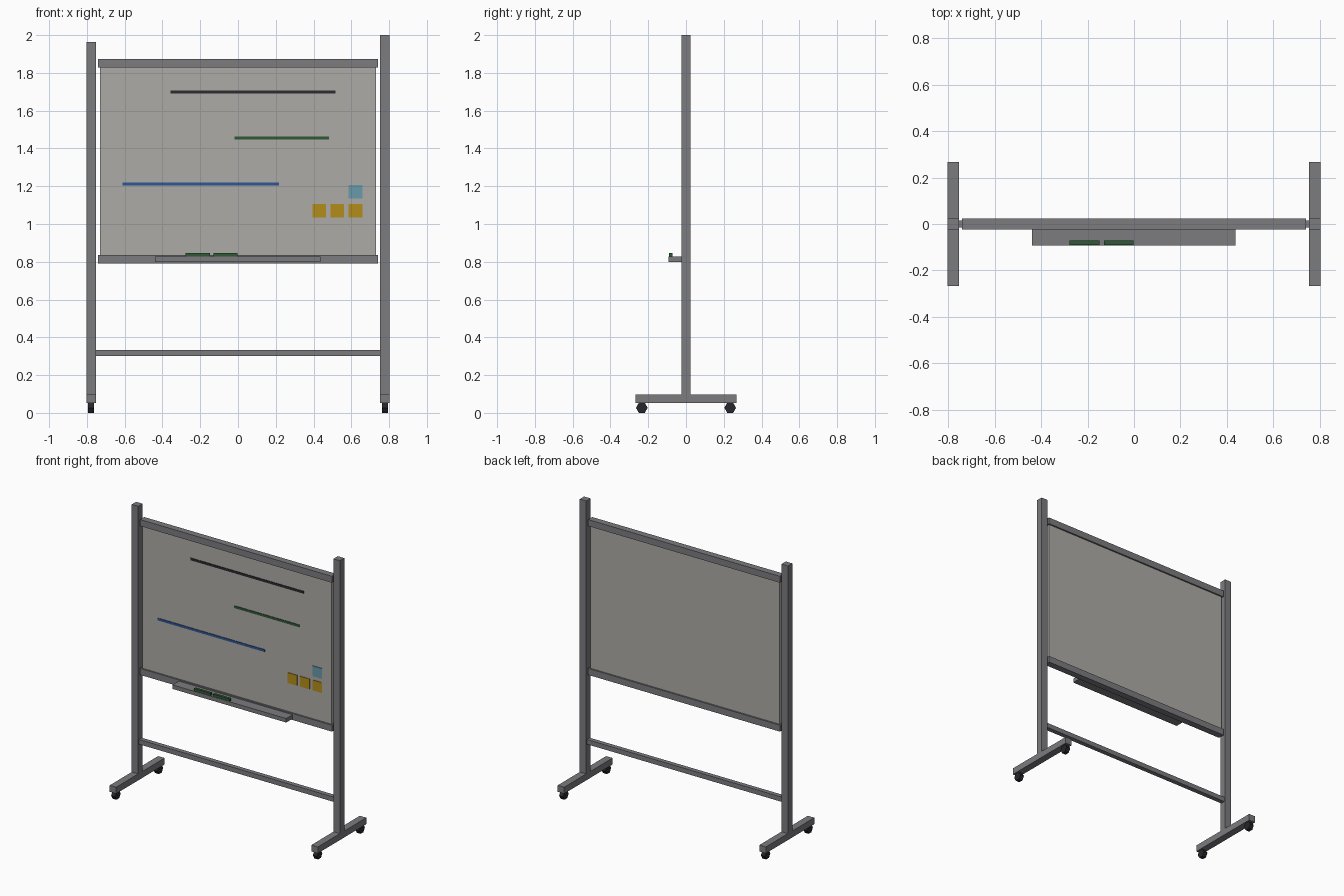
import bpy, math

if "Cube" in bpy.data.objects:
    bpy.data.objects.remove(bpy.data.objects["Cube"])


def material(name, rgb):
    m = bpy.data.materials.new(name)
    m.diffuse_color = (*rgb, 1)
    m.use_nodes = True
    m.node_tree.nodes["Principled BSDF"].inputs["Base Color"].default_value = m.diffuse_color
    return m


METAL = material("metal", (0.20, 0.20, 0.215))
PANEL = material("panel", (0.42, 0.41, 0.38))
BLACK = material("black", (0.02, 0.02, 0.025))
GREEN = material("green", (0.03, 0.10, 0.035))
INK = material("dark_ink", (0.025, 0.025, 0.03))
BLUE = material("blue", (0.03, 0.09, 0.30))
YELLOW = material("yellow", (0.45, 0.27, 0.01))
CYAN = material("cyan", (0.14, 0.32, 0.40))


def box(name, x, y, z, mat):
    """Box spanning the (min, max) ranges."""
    r = (x, y, z)
    bpy.ops.mesh.primitive_cube_add(size=1, location=[(a + b) / 2 for a, b in r])
    o = bpy.context.object
    o.name = name
    o.scale = [b - a for a, b in r]
    bpy.ops.object.transform_apply(location=False, rotation=False)
    o.data.materials.append(mat)
    return o


# Stand: posts (right one slightly taller), feet and hexagonal wheels
POST_X = 0.778
for side, sx, top in (("left", -1, 1.963), ("right", 1, 2.0)):
    cx = sx * POST_X
    span = (cx - 0.025, cx + 0.025)
    box(side + "_post", span, (-0.024, 0.024), (0.095, top), METAL)
    box(side + "_foot", span, (-0.267, 0.267), (0.052, 0.097), METAL)
    for end, sy in (("front", -1), ("back", 1)):
        bpy.ops.mesh.primitive_cylinder_add(
            vertices=6, radius=0.031, depth=0.03,
            location=(cx, sy * 0.234, 0.027),
            rotation=(0, math.pi / 2, 0))
        w = bpy.context.object
        w.name = f"{side}_{end}_wheel"
        # turn so a flat side rests on the floor
        w.rotation_euler = (math.pi / 2, 0, math.pi / 2)
        w.data.materials.append(BLACK)
        zs = [(w.rotation_euler.to_matrix() @ v.co).z for v in w.data.vertices]
        if max(zs) > 0.029:
            w.rotation_euler = (math.pi / 2, math.pi / 6, math.pi / 2)

# Cross bar between the posts
box("cross_bar", (-0.755, 0.755), (-0.016, 0.016), (0.301, 0.334), METAL)

# Board with top and bottom rails
box("board", (-0.73, 0.73), (-0.012, 0.012), (0.81, 1.85), PANEL)
box("top_rail", (-0.74, 0.74), (-0.023, 0.023), (1.829, 1.874), METAL)
box("bottom_rail", (-0.74, 0.74), (-0.023, 0.023), (0.791, 0.836), METAL)

# Tray and markers
box("tray", (-0.44, 0.437), (-0.093, -0.02), (0.80, 0.828), METAL)
for i, x in enumerate((-0.277, -0.13)):
    box(f"marker_{i + 1}", (x, x + 0.128), (-0.09, -0.072), (0.827, 0.846), GREEN)

# Drawn lines on the front face
for name, x0, x1, z, mat in (("dark_line", -0.357, 0.516, 1.698, INK),
                             ("green_line", -0.018, 0.481, 1.455, GREEN),
                             ("blue_line", -0.611, 0.216, 1.211, BLUE)):
    box(name, (x0, x1), (-0.016, -0.011), (z - 0.008, z + 0.008), mat)

# Sticky notes
for i, (x, z, mat) in enumerate(((0.43, 1.071, YELLOW), (0.526, 1.071, YELLOW),
                                 (0.622, 1.071, YELLOW), (0.622, 1.17, CYAN))):
    box(f"note_{i + 1}", (x - 0.036, x + 0.036), (-0.016, -0.011),
        (z - 0.036, z + 0.036), mat)
